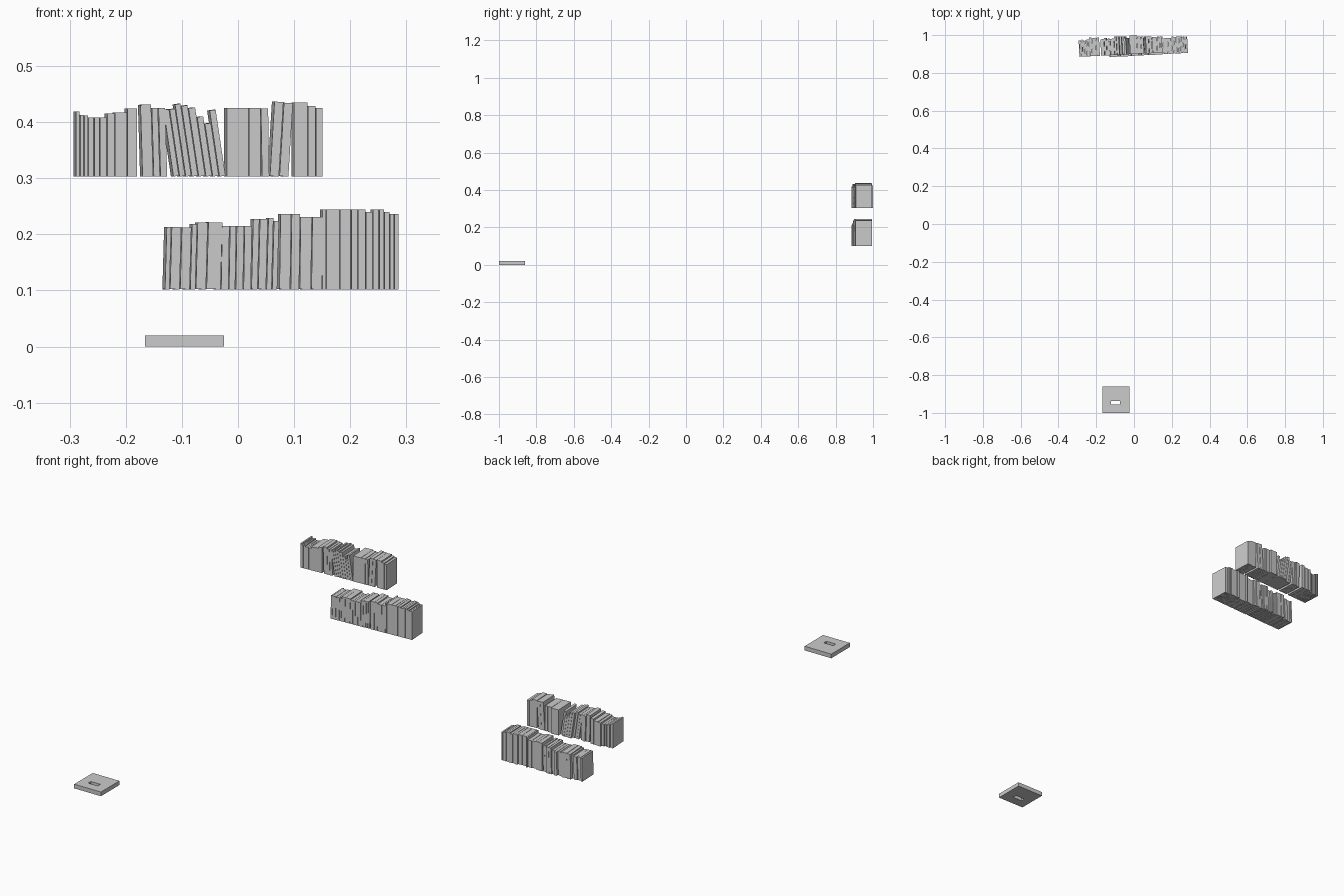
import bpy, bmesh, math, random
from mathutils import Matrix, Vector

if "Cube" in bpy.data.objects:
    bpy.data.objects.remove(bpy.data.objects["Cube"])

random.seed(4)
GAP = 0.0012


def add_object(name, bm):
    bmesh.ops.recalc_face_normals(bm, faces=bm.faces)
    mesh = bpy.data.meshes.new(name)
    bm.to_mesh(mesh)
    bm.free()
    ob = bpy.data.objects.new(name, mesh)
    bpy.context.collection.objects.link(ob)
    return ob


def box(name, lo, hi):
    bm = bmesh.new()
    lo, hi = Vector(lo), Vector(hi)
    bmesh.ops.create_cube(bm, size=1, matrix=Matrix.Translation((lo + hi) / 2)
                          @ Matrix.Diagonal((*(hi - lo), 1)))
    return add_object(name, bm)


def book(name, x, y, z, w, d, h, lean):
    """Closed book: pivots on the lower corner it leans over, turned with the shelf."""
    x0 = 0 if lean <= 0 else -w
    ob = box(name, (x0, 0, 0), (x0 + w, d, h))
    ob.matrix_world = (Matrix.Translation((x - x0, y, z))
                       @ Matrix.Rotation(math.radians(3), 4, 'Z')
                       @ Matrix.Rotation(math.radians(lean), 4, 'Y'))


def row(label, base, front, groups):
    """groups: (left x, lean in degrees, [(width, height), ...]) in thousandths."""
    n = 0
    for x, lean, books in groups:
        for w, h in books:
            px = x / 1000
            y = front + 0.052 * (px + 0.29)
            d = min(random.uniform(0.083, 0.1), 0.993 - y)
            if w > 35:
                d = 0.998 - y
            n += 1
            book(f"{label}_book_{n:02d}", px, y, base, w / 1000 - GAP, d, h / 1000, lean)
            x += w


# Upper row of books
row("upper", 0.303, 0.885, [
    (-289, 0, [(8, 116), (7, 110), (8, 109), (10, 105), (10, 105), (13, 105),
               (14, 112), (22, 114), (18, 121)]),
    (-170, -1.7, [(20, 128), (12, 122), (13, 122)]),
    (-115, -8.5, [(11, 120), (11, 121), (11, 130), (12, 127), (13, 123), (12, 107),
                  (12, 95), (12, 119)]),
    (-20, 0, [(40, 122), (21, 122)]),
    (43, -1, [(14, 121)]),
    (57, 3.5, [(17, 133), (17, 131)]),
    (100, 0, [(25, 132), (14, 126), (13, 122)]),
])

# Lower row of books
row("lower", 0.102, 0.876, [
    (-130, 1.6, [(9, 111), (18, 111), (18, 110), (10, 116), (19, 119), (26, 119)]),
    (-30, 1, [(14, 113), (12, 113), (14, 113), (14, 113)]),
    (24, 1.5, [(12, 125), (15, 125), (10, 127), (10, 122)]),
    (74, 0.8, [(20, 134), (16, 134), (21, 129), (20, 129)]),
    (151, 0, [(7, 142), (24, 142), (20, 142), (12, 142), (14, 142), (13, 138),
              (11, 142), (9, 142), (10, 138), (8, 134), (8, 134)]),
])

# Flat base plate with a slot cut through it (ring of quads, extruded)
xs = (-0.166, -0.123, -0.073, -0.025)
ys = (-1.0, -0.956, -0.936, -0.86)
bm = bmesh.new()
grid = [[bm.verts.new((x, y, 0)) for x in xs] for y in ys]
for j in range(3):
    for i in range(3):
        if (i, j) != (1, 1):
            bm.faces.new((grid[j][i], grid[j][i + 1], grid[j + 1][i + 1], grid[j + 1][i]))
res = bmesh.ops.extrude_face_region(bm, geom=bm.faces[:], use_keep_orig=True)
bmesh.ops.translate(bm, vec=(0, 0, 0.02),
                    verts=[v for v in res["geom"] if isinstance(v, bmesh.types.BMVert)])
add_object("slotted_plate", bm)
